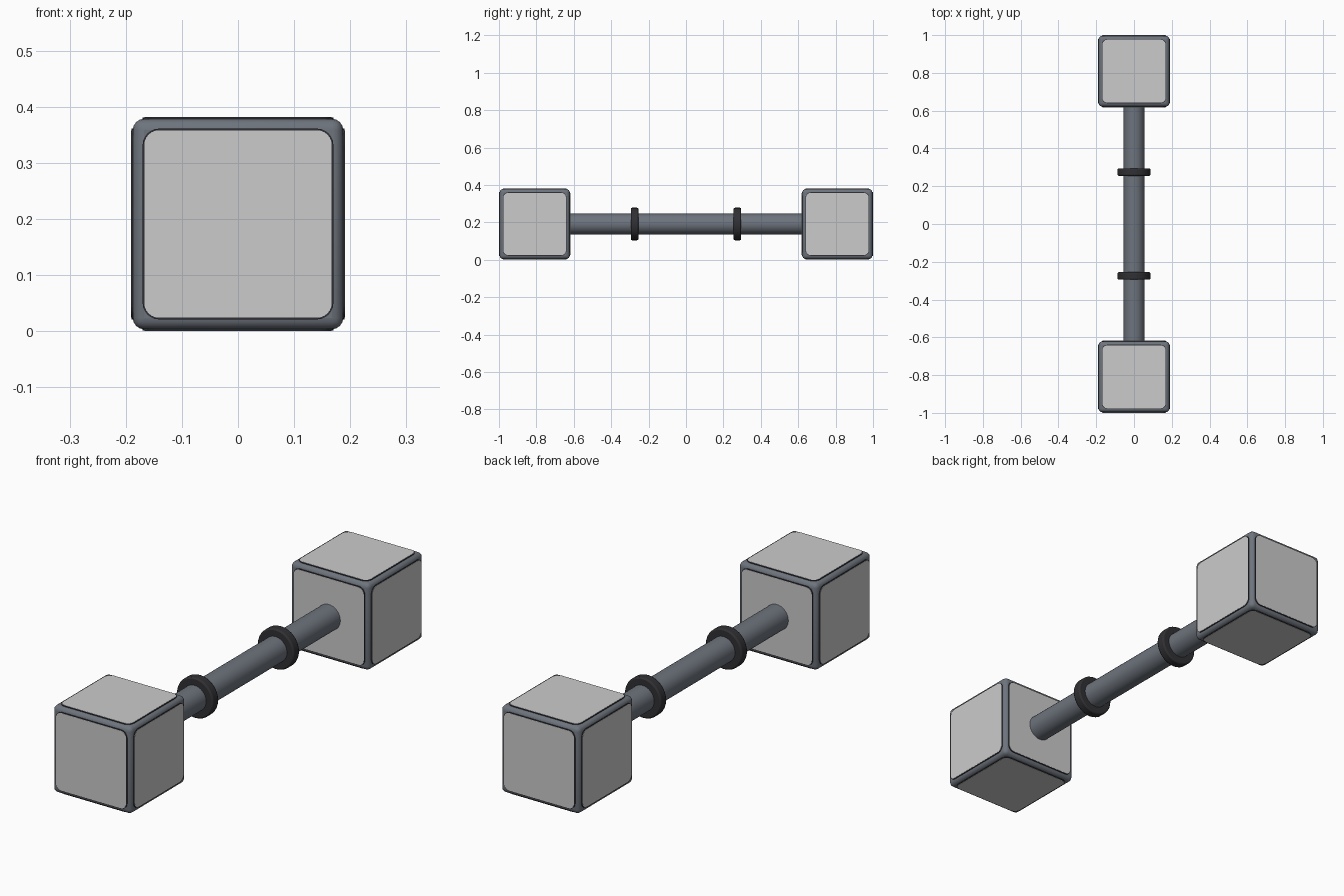
import bpy, math

if "Cube" in bpy.data.objects:
    bpy.data.objects.remove(bpy.data.objects["Cube"])

def mat(name, c):
    m = bpy.data.materials.new(name)
    m.diffuse_color = (*c, 1)
    m.use_nodes = True
    m.node_tree.nodes["Principled BSDF"].inputs["Base Color"].default_value = m.diffuse_color
    return m

FRAME = mat("slate_grey", (0.155, 0.175, 0.205))
PANEL = mat("light_grey", (0.6, 0.6, 0.6))
DARK = mat("charcoal", (0.03, 0.03, 0.035))
ZC, H = 0.191, 0.191      # centre height, half size of an end cube
BODY = 0.1875

def finish(o, name, m, bevel=0, seg=3):
    o.name = name
    o.data.materials.append(m)
    if bevel:
        b = o.modifiers.new("bevel", 'BEVEL')
        b.width, b.segments, b.limit_method = bevel, seg, 'ANGLE'
    bpy.ops.object.shade_smooth_by_angle(angle=math.radians(40))
    return o

def cylinder(name, r, depth, y, m, bevel=0):
    bpy.ops.mesh.primitive_cylinder_add(vertices=32, radius=r, depth=depth,
        location=(0, y, ZC), rotation=(math.pi / 2, 0, 0))
    return finish(bpy.context.object, name, m, bevel, 2)

def rounded_plate(name, half, r, z0, z1, m, rot, centre):
    # rounded-square slab from z0 to z1 along its local axis
    n, ring = 6, []
    for k in range(4):
        a0 = k * math.pi / 2
        cx = (half - r) * (1 if k in (0, 3) else -1)
        cy = (half - r) * (1 if k in (0, 1) else -1)
        for i in range(n + 1):
            a = a0 + i / n * math.pi / 2
            ring.append((cx + r * math.cos(a), cy + r * math.sin(a)))
    c = len(ring)
    verts = [(x, y, z) for z in (z0, z1) for x, y in ring]
    faces = [tuple(reversed(range(c))), tuple(range(c, 2 * c))]
    faces += [(i, (i + 1) % c, c + (i + 1) % c, c + i) for i in range(c)]
    me = bpy.data.meshes.new(name)
    me.from_pydata(verts, [], faces)
    me.materials.append(m)
    o = bpy.data.objects.new(name, me)
    bpy.context.collection.objects.link(o)
    o.rotation_euler, o.location = rot, centre

# handle bar and its two collars
cylinder("handle_bar", 0.055, 1.27, 0, FRAME)
q = math.pi / 2
SIDES = {"top": (0, 0, 0), "bottom": (2 * q, 0, 0), "front": (q, 0, 0),
         "back": (-q, 0, 0), "right": (0, q, 0), "left": (0, -q, 0)}
for s, end in ((-1, "front"), (1, "back")):
    cylinder(end + "_collar", 0.087, 0.04, s * 0.275, DARK, 0.006)
    # end cube with rounded edges
    c = (0, s * (1 - H), ZC)
    bpy.ops.mesh.primitive_cube_add(size=2 * BODY, location=c)
    finish(bpy.context.object, end + "_cube_frame", FRAME, 0.02, 4)
    # raised panels with a thin dark border on all six sides
    for side, rot in SIDES.items():
        rounded_plate(f"{end}_{side}_border", 0.170, 0.029, BODY - 0.004, H - 0.001, DARK, rot, c)
        rounded_plate(f"{end}_{side}_panel", 0.167, 0.026, BODY - 0.002, H, PANEL, rot, c)
